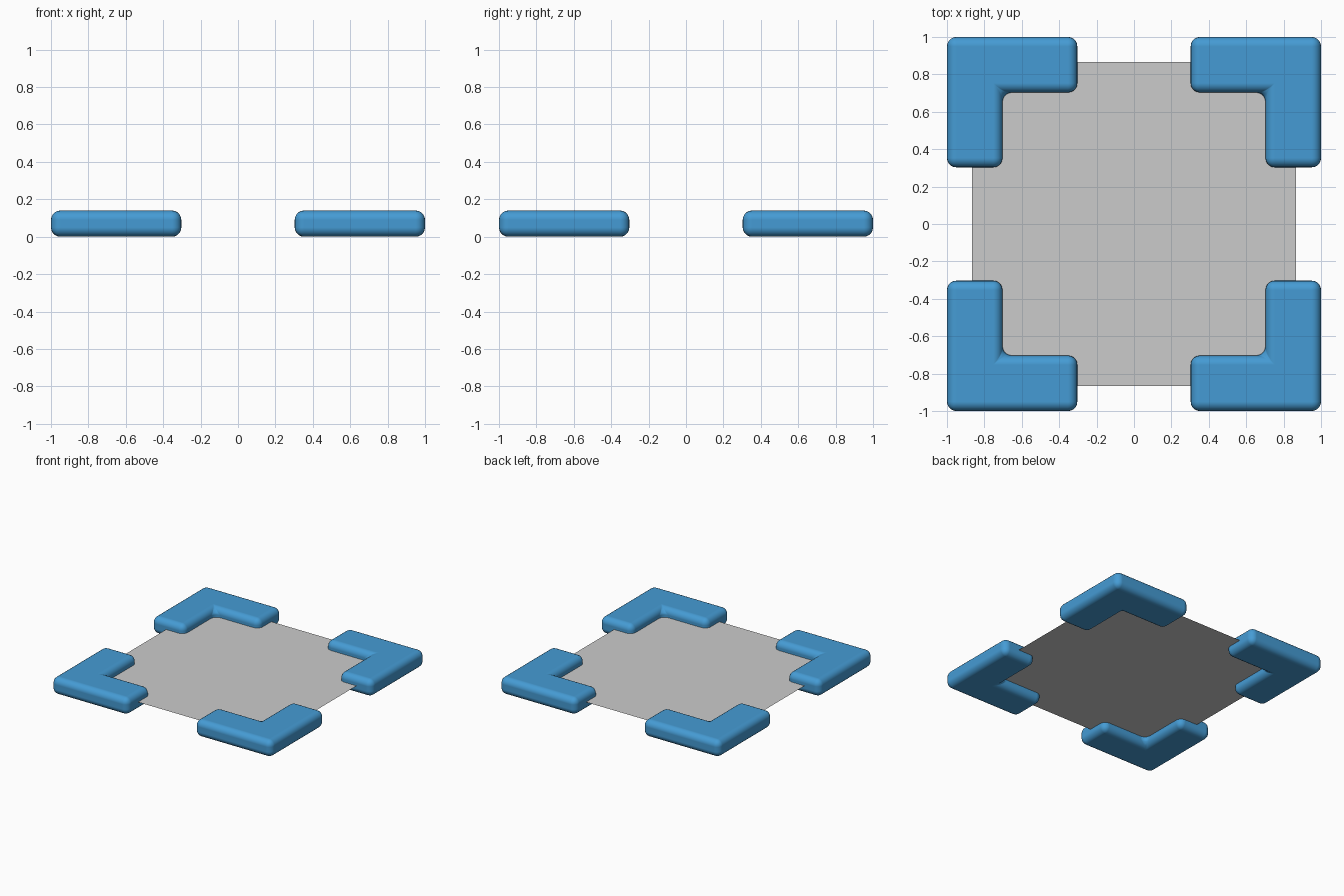
import bpy, bmesh

if "Cube" in bpy.data.objects:
    bpy.data.objects.remove(bpy.data.objects["Cube"])

# Dimensions
OUTER, END, INNER = 1.0, 0.303, 0.703   # corner guard footprint
HEIGHT, ROUND = 0.14, 0.05
PLATE = 0.865

blue = bpy.data.materials.new("blue")
blue.diffuse_color = (0.06, 0.33, 0.66, 1)
blue.use_nodes = True
blue.node_tree.nodes["Principled BSDF"].inputs["Base Color"].default_value = blue.diffuse_color


def add_object(name, bm):
    mesh = bpy.data.meshes.new(name)
    bm.to_mesh(mesh)
    bm.free()
    obj = bpy.data.objects.new(name, mesh)
    bpy.context.collection.objects.link(obj)
    return obj


def profile_face(bm, points, z):
    return bm.faces.new([bm.verts.new((x, y, z)) for x, y in points])


# Thin flat sheet held between the corners
bm = bmesh.new()
profile_face(bm, [(-PLATE, -PLATE), (PLATE, -PLATE), (PLATE, PLATE), (-PLATE, PLATE)], HEIGHT / 2)
add_object("sheet", bm)

# L-shaped corner guard, extruded, rounded on every edge, mirrored to all four corners
bm = bmesh.new()
base = profile_face(bm, [(END, OUTER), (END, INNER), (INNER, INNER),
                         (INNER, END), (OUTER, END), (OUTER, OUTER)], 0)
top = bmesh.ops.extrude_face_region(bm, geom=[base], use_keep_orig=True)
bmesh.ops.translate(bm, vec=(0, 0, HEIGHT),
                    verts=[v for v in top["geom"] if isinstance(v, bmesh.types.BMVert)])
bmesh.ops.recalc_face_normals(bm, faces=bm.faces)
for face in bm.faces:
    face.smooth = True
guards = add_object("corner_guards", bm)
guards.data.materials.append(blue)

bevel = guards.modifiers.new("rounding", 'BEVEL')
bevel.width = ROUND
bevel.segments = 5
bevel.limit_method = 'ANGLE'
bevel.harden_normals = True
mirror = guards.modifiers.new("four_corners", 'MIRROR')
mirror.use_axis = (True, True, False)
mirror.use_mirror_merge = False
